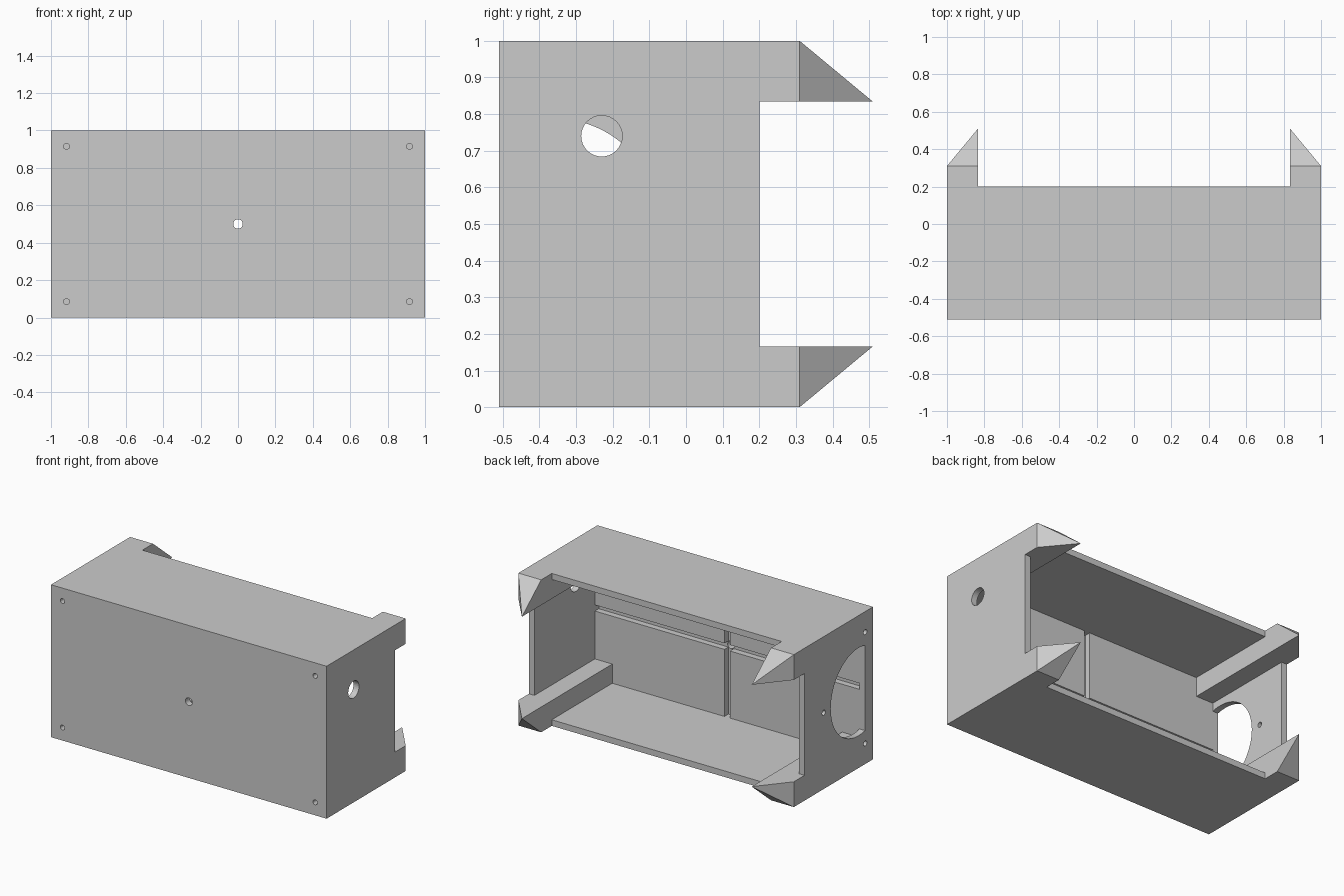
import bpy, bmesh, math
from mathutils import Vector

if "Cube" in bpy.data.objects:
    bpy.data.objects.remove(bpy.data.objects["Cube"], do_unlink=True)

grey = bpy.data.materials.new("light grey")
grey.use_nodes = True
grey.diffuse_color = (0.6, 0.6, 0.6, 1)
grey.node_tree.nodes["Principled BSDF"].inputs["Base Color"].default_value = (0.6, 0.6, 0.6, 1)

FRONT, INNER, RIM, BASE, TIP = -0.51, -0.427, 0.20, 0.31, 0.51
WALL = 0.04       # side, top and bottom wall thickness
BAR = 0.166       # corner bar width


def make(name, bm):
    bmesh.ops.recalc_face_normals(bm, faces=bm.faces)
    mesh = bpy.data.meshes.new(name)
    bm.to_mesh(mesh)
    bm.free()
    obj = bpy.data.objects.new(name, mesh)
    bpy.context.scene.collection.objects.link(obj)
    mesh.materials.append(grey)
    return obj


def prism(name, profile, axis, start, end):
    """Extrude an (x, z) profile along y, or a (y, z) profile along x."""
    bm = bmesh.new()
    place = (lambda a, b, t: (a, t, b)) if axis == "y" else (lambda a, b, t: (t, a, b))
    face = bm.faces.new([bm.verts.new(place(a, b, start)) for a, b in profile])
    out = bmesh.ops.extrude_face_region(bm, geom=[face])
    moved = [v for v in out["geom"] if isinstance(v, bmesh.types.BMVert)]
    bmesh.ops.translate(bm, verts=moved, vec=Vector(place(0, 0, end - start)))
    return make(name, bm)


def rect(a0, a1, b0, b1):
    return [(a0, b0), (a1, b0), (a1, b1), (a0, b1)]


def arc(a, b, r, n=32, half=None):
    """Full circle, or an arc of the given half angle around the +a direction."""
    if half is None:
        return [(a + r * math.cos(math.tau * i / n), b + r * math.sin(math.tau * i / n)) for i in range(n)]
    angles = [half * (2 * i / n - 1) for i in range(n + 1)]
    return [(a + r * math.cos(t), b + r * math.sin(t)) for t in angles]


body = prism("box_body", rect(-1, 1, 0, 1), "y", FRONT, BASE)


def cut(name, profile, axis, start, end):
    tool = prism(name + "_cutter", profile, axis, start, end)
    mod = body.modifiers.new(name, "BOOLEAN")
    mod.operation, mod.solver, mod.object = "DIFFERENCE", "EXACT", tool
    bpy.context.view_layer.objects.active = body
    bpy.ops.object.modifier_apply(modifier=name)
    bpy.data.objects.remove(tool, do_unlink=True)


# Hollow inside, leaving a square bar in each corner
w, i = 1 - WALL, 1 - BAR
cavity = []
for sx, sz in ((1, 1), (-1, 1), (-1, -1), (1, -1)):
    corner = [(w, i), (i, i), (i, w + 0.0)]
    if sx * sz < 0:
        corner.reverse()
    for px, pz in corner:
        # heights are measured inwards from the top or the bottom
        cavity.append((sx * px, 0.5 + sz * (pz - 0.5)))
cut("cavity", cavity, "y", INNER, 1)

# Walls step back from the corner bars at the open side
cut("rim_top_bottom", rect(-i, i, -0.5, 1.5), "y", RIM, 1)
cut("rim_sides", rect(-1.5, 1.5, BAR, 1 - BAR), "y", RIM, 1)

# Crossed grooves inside the front wall
cut("groove_upright", rect(-0.02, 0.02, WALL, 1 - WALL), "y", INNER - 0.04, INNER + 0.01)
cut("groove_level", rect(-w, w, 0.48, 0.52), "y", INNER - 0.04, INNER + 0.01)

# Front holes: one through the middle, four blind ones into the bars
cut("centre_hole", arc(0, 0.5, 0.025), "y", -0.6, INNER + 0.05)
for sx in (-1, 1):
    for z in (0.085, 0.915):
        cut("screw_hole", arc(sx * 0.917, z, 0.016, 16), "y", -0.6, -0.25)

# Side holes: small port on the left, large opening with screw holes on the right
cut("port_hole", arc(-0.23, 0.74, 0.056), "x", 0.9, 1.1)
OPEN_Y, OPEN_R = -0.36, 0.288
cut("large_opening", arc(OPEN_Y, 0.5, OPEN_R, 48, math.acos((INNER - OPEN_Y) / OPEN_R)), "x", -1.1, -0.9)
for y, z in ((0.0, 0.5), (-0.43, 0.865), (-0.43, 0.135)):
    cut("side_screw_hole", arc(y, z, 0.017, 16), "x", -1.1, -0.9)

# Pointed ends of the corner bars, leaning to the inner corner
for sx, side in ((1, "left"), (-1, "right")):
    for low, level in ((True, "lower"), (False, "upper")):
        z_out, z_in = (0, BAR) if low else (1, 1 - BAR)
        bm = bmesh.new()
        ring = [bm.verts.new((sx * a, BASE, b)) for a, b in rect(i, 1, z_in, z_out)]
        tip = bm.verts.new((sx * i, TIP, z_in))
        bm.faces.new(ring)
        for k in range(4):
            bm.faces.new((ring[k], ring[(k + 1) % 4], tip))
        make(f"{level}_{side}_spike", bm)
